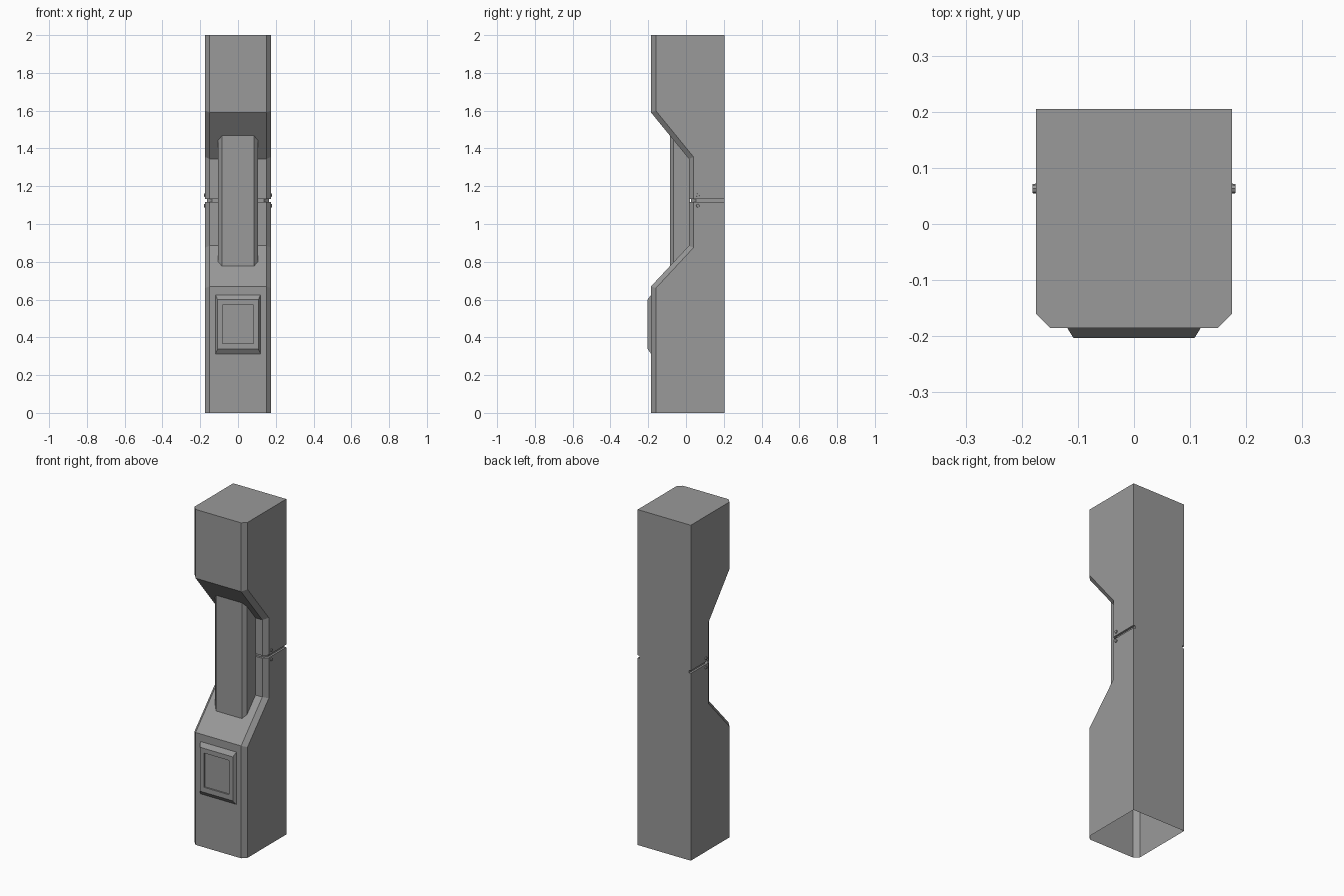
import bpy, bmesh
from mathutils import Matrix

cube = bpy.data.objects.get("Cube")
if cube:
    bpy.data.objects.remove(cube)

grey = bpy.data.materials.new("plain_grey")
grey.use_nodes = True
COLOUR = (0.32, 0.32, 0.32, 1)
grey.diffuse_color = COLOUR
grey.node_tree.nodes["Principled BSDF"].inputs["Base Color"].default_value = COLOUR


def finish(name, bm):
    mesh = bpy.data.meshes.new(name)
    bm.to_mesh(mesh)
    bm.free()
    mesh.materials.append(grey)
    obj = bpy.data.objects.new(name, mesh)
    bpy.context.collection.objects.link(obj)
    return obj


def loft(bm, rings, closed=True):
    """Bridge successive rings of points (counter-clockwise) and return the vertex rings."""
    rows = [[bm.verts.new(p) for p in ring] for ring in rings]
    n = len(rows[0])
    for a, b in zip(rows, rows[1:]):
        for i in range(n if closed else n - 1):
            j = (i + 1) % n
            bm.faces.new((a[i], a[j], b[j], b[i]))
    return rows


# Pillar: hollow, open underneath, with chamfered front edges and a waist
W, BACK, CH = 0.175, 0.205, 0.025


def section(front, z, shift=0, inset=0):
    w, s = W - inset, front + CH
    return [(w, BACK, z), (-w, BACK, z), (-w, s, z + shift), (CH - w, front, z),
            (w - CH, front, z), (w, s, z + shift)]


FRONT, WAIST, GROOVE = -0.185, 0.015, 0.012
bm = bmesh.new()
rows = loft(bm, [
    section(FRONT, 0),
    section(FRONT, 0.67, -0.01),
    section(WAIST, 0.885, -0.01),
    section(WAIST, 1.116),
    section(WAIST + GROOVE, 1.116, 0, GROOVE),
    section(WAIST + GROOVE, 1.132, 0, GROOVE),
    section(WAIST, 1.132),
    section(WAIST, 1.345, 0.01),
    section(FRONT, 1.59, 0.01),
    section(FRONT, 2),
])
bm.faces.new(rows[-1])
finish("pillar", bm)

# Front grip: its sloped ends sit flush inside the waist
bm = bmesh.new()


def grip_ring(lower):
    ring = []
    for x, y in ((0.105, 0.02), (-0.105, 0.02), (-0.105, -0.065),
                 (-0.085, -0.085), (0.085, -0.085), (0.105, -0.065)):
        t = (y - FRONT) / (WAIST - FRONT)
        ring.append((x, y, 0.67 + 0.215 * t if lower else 1.59 - 0.245 * t))
    return ring


rows = loft(bm, [grip_ring(True), grip_ring(False)])
bm.faces.new(rows[-1])
bm.faces.new(rows[0][::-1])
finish("front_grip", bm)


# Bevelled panel with a sunken centre
def frame(hx, low, high, y):
    return [(-hx, y, low), (hx, y, low), (hx, y, high), (-hx, y, high)]


bm = bmesh.new()
rows = loft(bm, [
    frame(0.119, 0.313, 0.625, FRONT),
    frame(0.108, 0.338, 0.60, -0.203),
    frame(0.083, 0.368, 0.572, -0.203),
    frame(0.083, 0.368, 0.572, -0.194),
])
bm.faces.new(rows[-1])
finish("front_panel", bm)

# Small bolts above and below the groove
for side, label in ((1, "left"), (-1, "right")):
    for z, level in ((1.097, "lower"), (1.153, "upper")):
        bm = bmesh.new()
        turn = Matrix.Rotation(side * 1.5708, 4, "Y")
        bmesh.ops.create_cone(bm, cap_ends=True, segments=8, radius1=0.01, radius2=0.008,
                              depth=0.012,
                              matrix=Matrix.Translation((side * W, 0.063, z)) @ turn)
        finish(f"{label}_{level}_bolt", bm)
